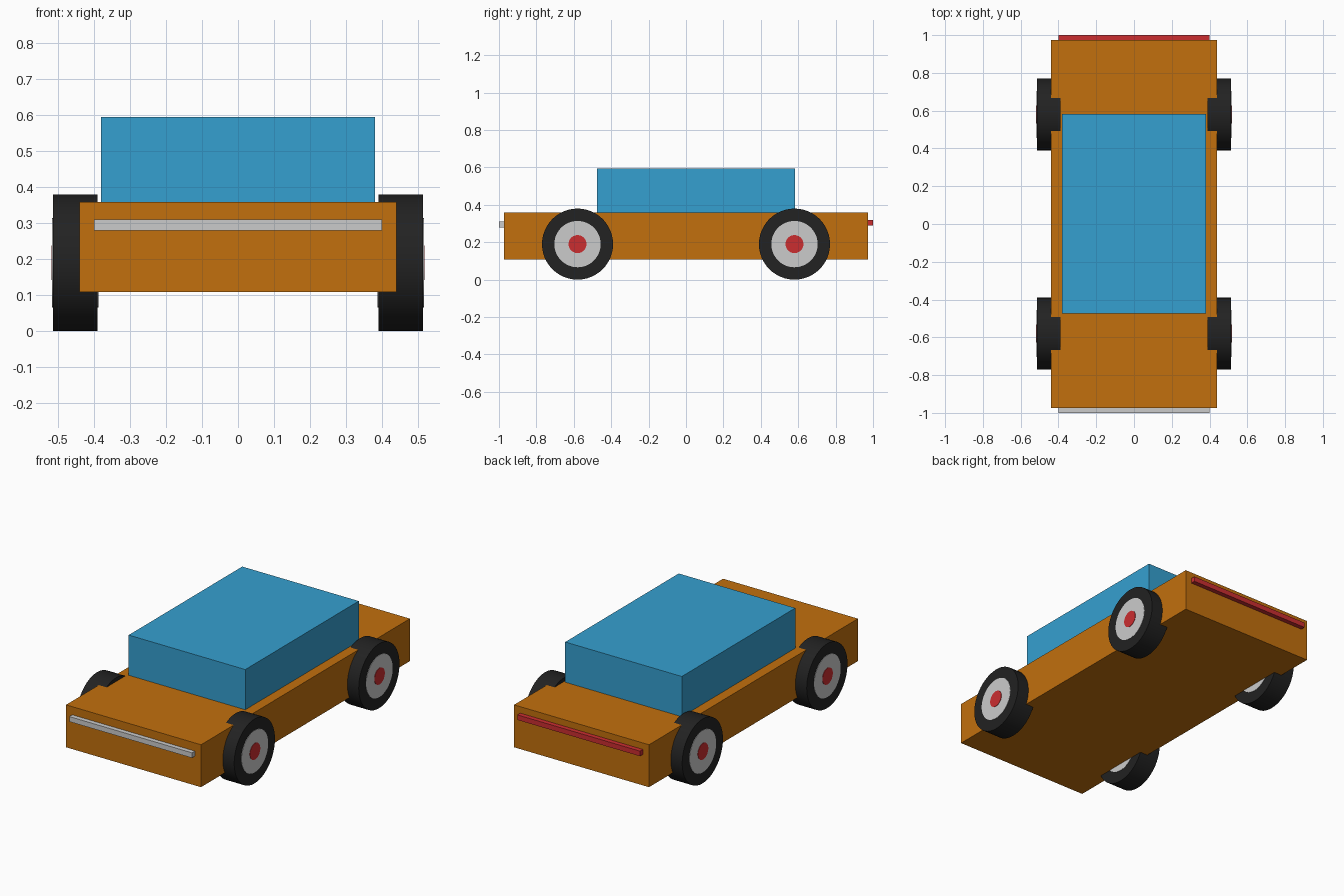
import bpy
import math

cube = bpy.data.objects.get("Cube")
if cube:
    bpy.data.objects.remove(cube, do_unlink=True)


def material(name, r, g, b):
    mat = bpy.data.materials.new(name)
    mat.use_nodes = True
    mat.diffuse_color = (r, g, b, 1)
    bsdf = next(n for n in mat.node_tree.nodes if n.type == "BSDF_PRINCIPLED")
    bsdf.inputs["Base Color"].default_value = (r, g, b, 1)
    return mat


orange = material("orange paint", 0.54, 0.16, 0.004)
blue = material("blue cabin", 0.036, 0.35, 0.63)
black = material("black rubber", 0.016, 0.016, 0.016)
silver = material("silver", 0.60, 0.60, 0.60)
red = material("red", 0.60, 0.027, 0.03)


def box(name, low, high, mat):
    """Box spanning two opposite corners."""
    centre = [(a + b) / 2 for a, b in zip(low, high)]
    bpy.ops.mesh.primitive_cube_add(size=1, location=centre)
    obj = bpy.context.object
    obj.name = name
    obj.scale = [b - a for a, b in zip(low, high)]
    bpy.ops.object.transform_apply(location=False, rotation=False, scale=True)
    obj.data.materials.append(mat)


def disc(name, radius, inner, outer, side, y, mat):
    """Cylinder along x between two distances from the centre line."""
    bpy.ops.mesh.primitive_cylinder_add(
        vertices=48, radius=radius, depth=outer - inner,
        location=(side * (inner + outer) / 2, y, 0.19),
        rotation=(0, math.pi / 2, 0))
    obj = bpy.context.object
    obj.name = name
    obj.data.materials.append(mat)
    bpy.ops.object.shade_smooth_by_angle(angle=math.radians(30))


# Body and cabin
box("body", (-0.44, -0.973, 0.108), (0.44, 0.973, 0.358), orange)
box("cabin", (-0.38, -0.475, 0.35), (0.38, 0.582, 0.595), blue)

# Light bars
box("front_light_bar", (-0.4, -1, 0.28), (0.4, -0.96, 0.31), silver)
box("rear_light_bar", (-0.4, 0.96, 0.29), (0.4, 1, 0.32), red)

# Wheels, each with a hub and a centre cap
for side, side_name in ((1, "left"), (-1, "right")):
    for y, end_name in ((-0.58, "front"), (0.58, "rear")):
        prefix = f"{end_name}_{side_name}_"
        disc(prefix + "tyre", 0.19, 0.39, 0.514, side, y, black)
        disc(prefix + "hub", 0.124, 0.388, 0.516, side, y, silver)
        disc(prefix + "cap", 0.048, 0.386, 0.518, side, y, red)
